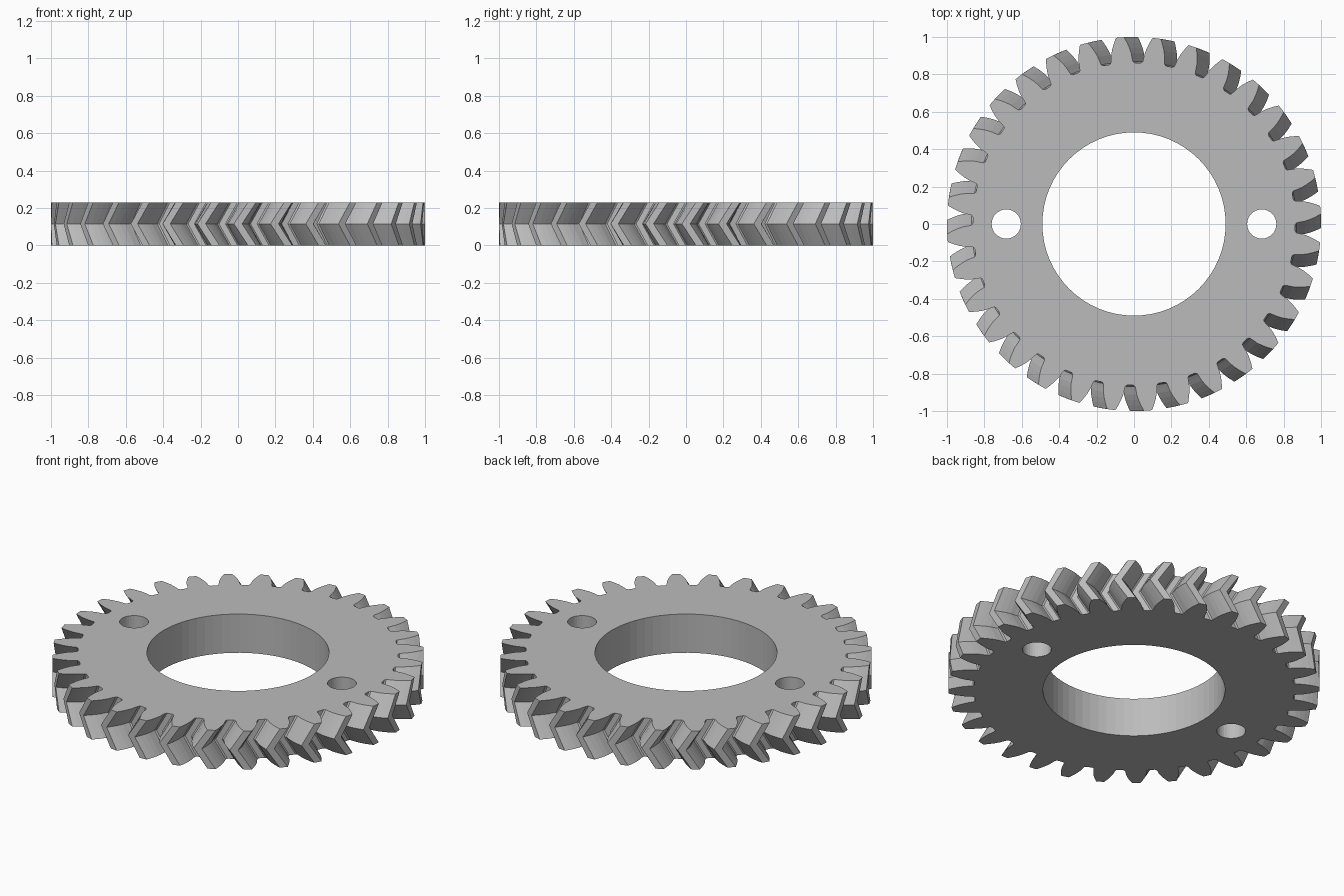
import bpy, bmesh, math

if "Cube" in bpy.data.objects:
    bpy.data.objects.remove(bpy.data.objects["Cube"])

TEETH, HEIGHT, TWIST = 32, 0.23, 0.075
TIP, PITCH = 1.0, 32 / 34
BASE, ROOT = PITCH * math.cos(math.radians(20)), 0.862


def inv(r):
    a = math.acos(min(1, BASE / r))
    return math.tan(a) - a


# Involute half tooth: (radius, half angle) from root to tip
base_half = math.pi / (2 * TEETH) + inv(PITCH)
flank = [(ROOT, base_half + 0.014), (ROOT + 0.007, base_half + 0.004)]
for i in range(5):
    r = BASE + (TIP - BASE) * i / 4
    flank.append((r, base_half - inv(r)))
tooth = [(r, -a) for r, a in flank] + [(r, a) for r, a in reversed(flank)]
outline = [(r, a + 2 * math.pi * t / TEETH) for t in range(TEETH) for r, a in tooth]

bm = bmesh.new()


def loop(points, z):
    return [bm.verts.new((x, y, z)) for x, y in points]


def circle(cx, radius, n):
    return [(cx + radius * math.cos(2 * math.pi * i / n),
             radius * math.sin(2 * math.pi * i / n)) for i in range(n)]


def gear(twist):
    return [(r * math.cos(a + twist), r * math.sin(a + twist)) for r, a in outline]


def wall(a, b):
    for i in range(len(a)):
        j = (i + 1) % len(a)
        bm.faces.new((a[i], a[j], b[j], b[i]))


# Herringbone teeth: the outline twists one way to mid height and back again
bottom, middle, top = loop(gear(TWIST), 0), loop(gear(0), HEIGHT / 2), loop(gear(TWIST), HEIGHT)
wall(bottom, middle)
wall(middle, top)

# Central bore and the two bolt holes
low_loops, high_loops = [bottom], [top]
for cx, radius, n in ((0, 0.49, 64), (-0.683, 0.078, 32), (0.683, 0.078, 32)):
    low, high = loop(circle(cx, radius, n), 0), loop(circle(cx, radius, n), HEIGHT)
    wall(high, low)
    low_loops.append(low)
    high_loops.append(high)

# Flat faces, filled around the holes
for loops in (low_loops, high_loops):
    edges = [bm.edges.get((l[i - 1], l[i])) for l in loops for i in range(len(l))]
    bmesh.ops.triangle_fill(bm, edges=edges, use_beauty=True)
bmesh.ops.recalc_face_normals(bm, faces=bm.faces)

mesh = bpy.data.meshes.new("herringbone_gear")
bm.to_mesh(mesh)
bm.free()
gear_obj = bpy.data.objects.new("herringbone_gear", mesh)
bpy.context.collection.objects.link(gear_obj)

mat = bpy.data.materials.new("plain_grey")
mat.diffuse_color = (0.5, 0.5, 0.5, 1)
mat.use_nodes = True
mat.node_tree.nodes["Principled BSDF"].inputs["Base Color"].default_value = mat.diffuse_color
mesh.materials.append(mat)
